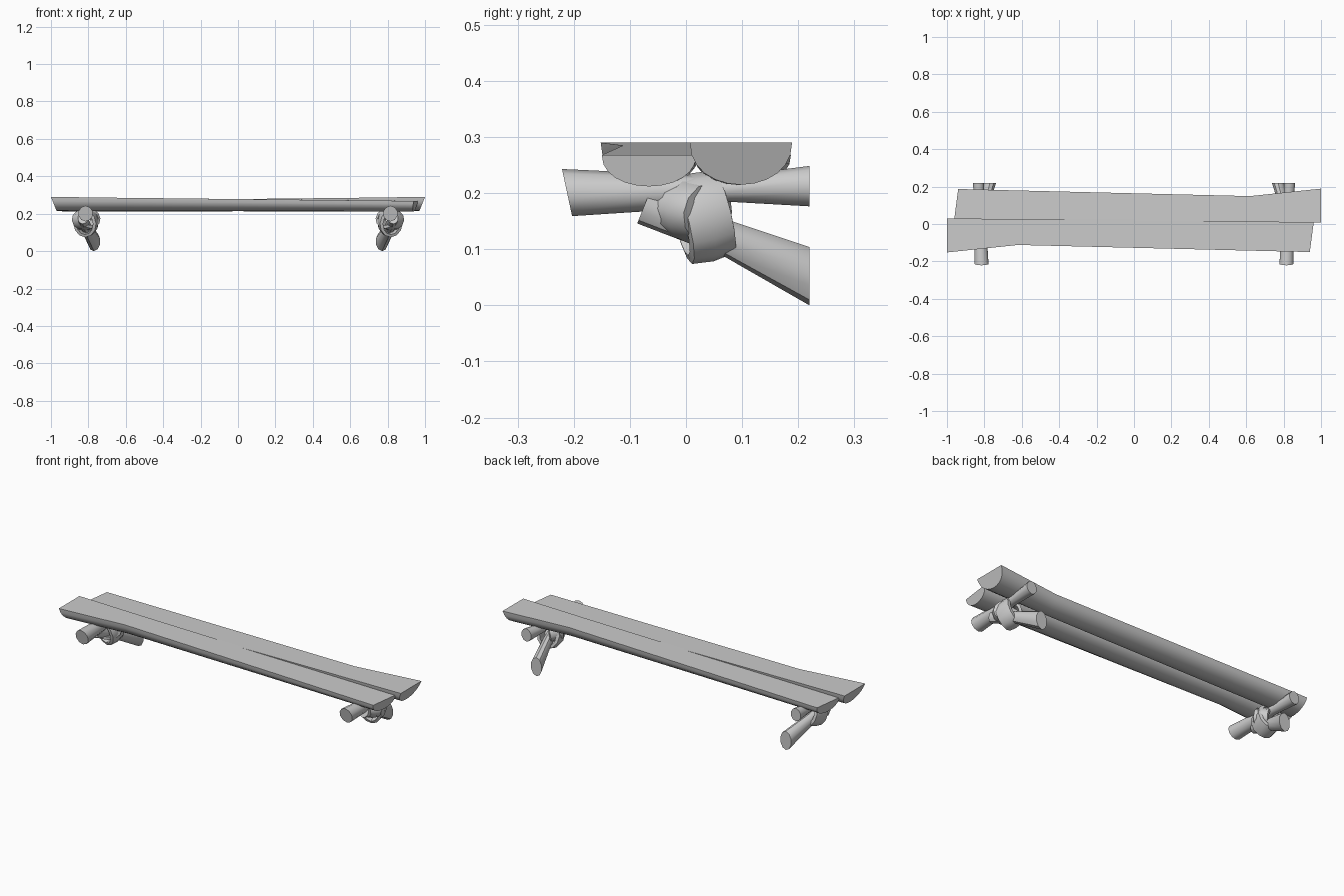
import bpy, bmesh, math
from mathutils import Vector, Matrix

if "Cube" in bpy.data.objects:
    bpy.data.objects.remove(bpy.data.objects["Cube"])


def loft(name, rings, closed=False):
    """Skin a list of equal-length point rings; cap the ends unless closed."""
    bm = bmesh.new()
    vs = [[bm.verts.new(p) for p in r] for r in rings]
    n = len(rings[0])
    pairs = list(zip(vs, vs[1:]))
    if closed:
        pairs.append((vs[-1], vs[0]))
    for a, b in pairs:
        for i in range(n):
            j = (i + 1) % n
            bm.faces.new((a[i], a[j], b[j], b[i]))
    if not closed:
        bm.faces.new(vs[0])
        bm.faces.new(vs[-1])
    bmesh.ops.recalc_face_normals(bm, faces=bm.faces)
    me = bpy.data.meshes.new(name)
    bm.to_mesh(me)
    bm.free()
    ob = bpy.data.objects.new(name, me)
    bpy.context.collection.objects.link(ob)
    bpy.ops.object.select_all(action='DESELECT')
    ob.select_set(True)
    bpy.context.view_layer.objects.active = ob
    bpy.ops.object.shade_smooth_by_angle(angle=math.radians(38))
    return ob


# Half-log planks: the rear one is the front one turned half way round
def plank(name, turned):
    # x outer, x inner, y outer, y inner, z top, z bottom, end slant
    stations = [(-1.0, -1.0, -.152, .03, .29, .215, .03),
                (-.62, -.62, -.112, .026, .285, .214, 0),
                (.94, .962, -.15, .018, .268, .212, -.012)]
    rings = []
    for xo, xi, yo, yi, zt, zb, slant in stations:
        ring = []
        for i in range(13):
            a = math.pi * i / 12
            t = (1 - math.cos(a)) / 2
            s = math.sin(a) ** .9
            p = Vector((xo + (xi - xo) * t + slant * s,
                        yo + (yi - yo) * t, zt - (zt - zb) * s))
            if turned:
                p = Vector((-p.x, .037 - p.y, p.z))
            ring.append(p)
        rings.append(ring)
    return loft(name, rings)


plank("seat_front_half_log", False)
plank("seat_back_half_log", True)


# Round support logs, running along y with a narrow waist
def log(name, side, stations, sides=10):
    rings = []
    for x, y, z, rx, rz, slant in stations:
        rings.append([(side * (x + rx * math.cos(a)), y + slant * math.sin(a), z + rz * math.sin(a))
                      for a in (2 * math.pi * (i + .5) / sides for i in range(sides))])
    return loft(name, rings)


# Flat rope wraps: an elliptical loop of oblong section, tilted and yawed
def wrap(name, side, centre, rx, rz, width, yaw, tilt):
    m = (Matrix.Translation(centre) @ Matrix.Rotation(math.radians(yaw), 4, 'Z')
         @ Matrix.Rotation(math.radians(tilt), 4, 'X'))
    section = [(-.012, -.5), (.004, -.46), (.009, 0), (.004, .46), (-.012, .5)]
    rings = []
    for i in range(12):
        a = 2 * math.pi * i / 12
        ring = []
        for d, w in section:
            p = m @ Vector(((rx + d) * math.cos(a), w * width, (rz + d) * math.sin(a)))
            ring.append((side * p.x, p.y, p.z))
        rings.append(ring)
    return loft(name, rings, closed=True)


for side, tag in ((1, "right"), (-1, "left")):
    log(tag + "_cross_log", side,
        [(.815, -.212, .201, .039, .042, -.009),
         (.82, -.05, .202, .034, .033, 0),
         (.825, .07, .207, .026, .022, 0),
         (.832, .22, .2125, .031, .036, 0)])
    log(tag + "_leg_log", side,
        [(.83, -.075, .176, .028, .03, .012),
         (.81, .07, .12, .027, .034, 0),
         (.77, .22, .052, .034, .052, 0)])
    wrap(tag + "_rope_wrap_upright", side, (.812, .03, .157), .058, .072, .085, 12, 14)
    wrap(tag + "_rope_wrap_crossed", side, (.812, .012, .17), .066, .05, .075, -38, -8)
